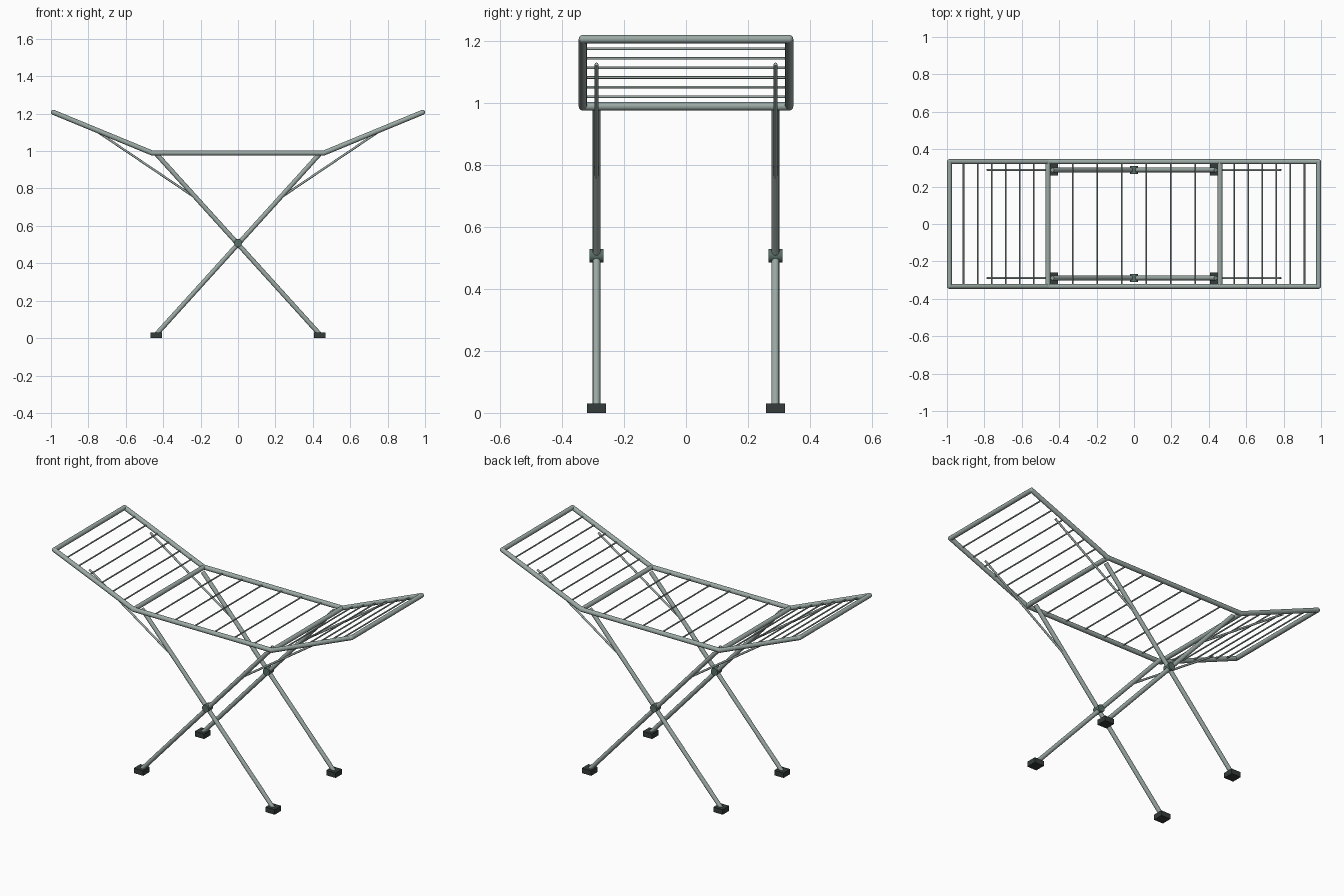
import bpy
import math
from mathutils import Vector

cube = bpy.data.objects.get("Cube")
if cube:
    bpy.data.objects.remove(cube, do_unlink=True)


def material(name, colour):
    m = bpy.data.materials.new(name)
    m.use_nodes = True
    m.diffuse_color = (*colour, 1)
    bsdf = next(n for n in m.node_tree.nodes if n.type == "BSDF_PRINCIPLED")
    bsdf.inputs["Base Color"].default_value = (*colour, 1)
    return m


METAL = material("grey green metal", (0.33, 0.40, 0.37))
JOINT = material("dark green plastic", (0.10, 0.16, 0.14))
RUBBER = material("black rubber", (0.035, 0.045, 0.043))


def finish(name, mat, smooth=True):
    ob = bpy.context.object
    ob.name = name
    ob.data.materials.append(mat)
    if smooth:
        bpy.ops.object.shade_smooth_by_angle(angle=math.radians(50))
    return ob


def rod(name, a, b, radius, mat=METAL, sides=12):
    a, b = Vector(a), Vector(b)
    d = b - a
    bpy.ops.mesh.primitive_cylinder_add(
        vertices=sides, radius=radius, depth=d.length, location=(a + b) / 2,
        rotation=d.to_track_quat("Z", "Y").to_euler())
    return finish(name, mat)


def ball(name, at, radius):
    bpy.ops.mesh.primitive_uv_sphere_add(segments=12, ring_count=8, radius=radius, location=at)
    return finish(name, METAL)


TUBE, LEG_R, WIRE, STRUT = 0.0135, 0.0125, 0.0042, 0.006
FOLD = Vector((0.46, 0, 0.99))      # hinge line between centre and wing
TIP = Vector((0.987, 0, 1.207))     # outer edge of a wing
RAIL_Y, LEG_Y = 0.333, 0.289
LEG_X = 0.437


def at(p, sx, y):
    return (sx * p.x, y, p.z)


# Long side rails, legs, joints
for sy, side in ((1, "back"), (-1, "front")):
    y, ly = sy * RAIL_Y, sy * LEG_Y
    rod(f"{side}_centre_rail", at(FOLD, -1, y), at(FOLD, 1, y), TUBE)
    rod(f"{side}_cross_joint", (0, ly - 0.022, 0.508), (0, ly + 0.022, 0.508), 0.022, JOINT)
    for sx, end in ((1, "left"), (-1, "right")):
        rod(f"{side}_{end}_wing_rail", at(FOLD, sx, y), at(TIP, sx, y), TUBE)
        ball(f"{side}_{end}_fold_corner", at(FOLD, sx, y), TUBE)
        ball(f"{side}_{end}_tip_corner", at(TIP, sx, y), TUBE)
        rod(f"{side}_{end}_leg", (sx * LEG_X, ly, 0.02), (-sx * LEG_X, ly, 0.985), LEG_R)
        rod(f"{side}_{end}_wing_strut", (sx * 0.22, ly, 0.745), (sx * 0.785, ly, 1.126), STRUT)
        bpy.ops.mesh.primitive_cube_add(size=1, location=(sx * LEG_X, ly, 0.015))
        bpy.context.object.scale = (0.062, 0.062, 0.03)
        finish(f"{side}_{end}_foot", RUBBER, smooth=False)

# Cross bars and drying wires of the wings
for sx, end in ((1, "left"), (-1, "right")):
    for p, part in ((FOLD, "fold_bar"), (TIP, "end_bar")):
        rod(f"{end}_{part}", at(p, sx, -RAIL_Y), at(p, sx, RAIL_Y), TUBE)
    for i in range(1, 7):
        p = FOLD.lerp(TIP, i / 7)
        rod(f"{end}_wing_wire_{i}", at(p, sx, -RAIL_Y), at(p, sx, RAIL_Y), WIRE, sides=8)

# Drying wires of the centre
for i in range(1, 7):
    x = FOLD.x * (2 * i / 7 - 1)
    rod(f"centre_wire_{i}", (x, -RAIL_Y, FOLD.z), (x, RAIL_Y, FOLD.z), WIRE, sides=8)
